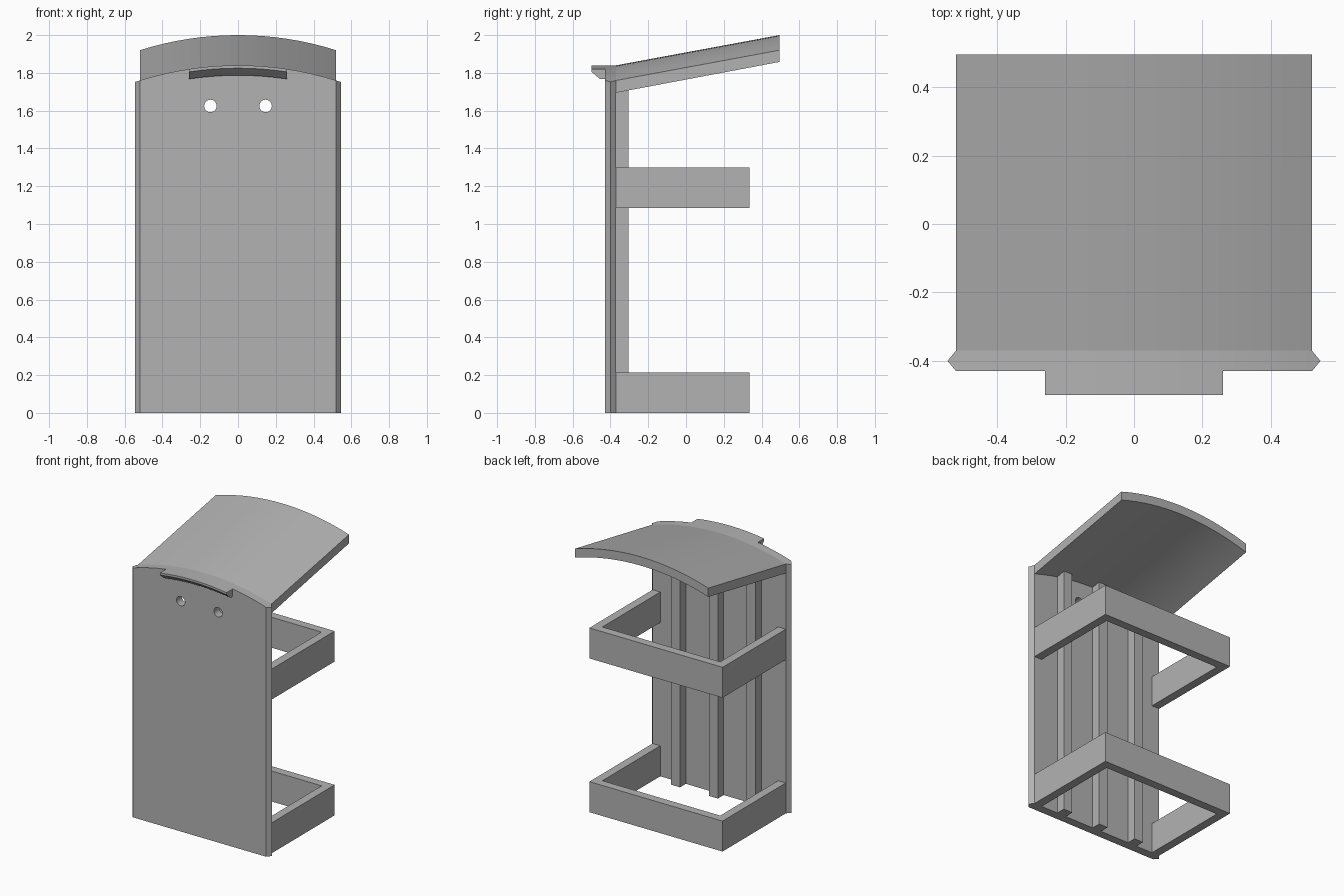
import bpy, bmesh, math

if "Cube" in bpy.data.objects:
    bpy.data.objects.remove(bpy.data.objects["Cube"], do_unlink=True)

grey = bpy.data.materials.new("plain grey")
grey.use_nodes = True
COLOUR = (0.45, 0.45, 0.45, 1)
grey.diffuse_color = COLOUR
grey.node_tree.nodes["Principled BSDF"].inputs["Base Color"].default_value = COLOUR

HALF, RADIUS = 0.52, 1.73          # half width and radius of the arched top
FRONT, BACK = -0.43, -0.37         # faces of the panel
TOP = 1.84


def sag(x):
    return RADIUS - math.sqrt(RADIUS ** 2 - x ** 2)


def finish(name, bm):
    bmesh.ops.remove_doubles(bm, verts=bm.verts, dist=1e-5)
    bmesh.ops.dissolve_degenerate(bm, edges=bm.edges, dist=1e-5)
    bmesh.ops.recalc_face_normals(bm, faces=bm.faces)
    mesh = bpy.data.meshes.new(name)
    bm.to_mesh(mesh)
    bm.free()
    mesh.materials.append(grey)
    obj = bpy.data.objects.new(name, mesh)
    bpy.context.collection.objects.link(obj)
    return obj


def activate(obj):
    bpy.ops.object.select_all(action='DESELECT')
    obj.select_set(True)
    bpy.context.view_layer.objects.active = obj


def loft(name, xs, profile):
    """Join the closed (y, z) profile at each x into one solid."""
    bm = bmesh.new()
    rings = [[bm.verts.new((x, y, z)) for y, z in profile(x)] for x in xs]
    for a, b in zip(rings, rings[1:]):
        for i in range(len(a)):
            j = (i + 1) % len(a)
            bm.faces.new((a[i], a[j], b[j], b[i]))
    bm.faces.new(rings[0])
    bm.faces.new(rings[-1])
    return finish(name, bm)


def smooth(obj):
    activate(obj)
    bpy.ops.object.shade_smooth_by_angle(angle=math.radians(20))


def box(name, x, y, z):
    bm = bmesh.new()
    bmesh.ops.create_cube(bm, size=1)
    for v in bm.verts:
        v.co = [r[0] if c < 0 else r[1] for c, r in zip(v.co, (x, y, z))]
    return finish(name, bm)


def steps(half, n):
    return [half * (2 * i / n - 1) for i in range(n + 1)]


# Tall panel with pointed side edges and an arched top
def panel_profile(x):
    f, b = (FRONT, BACK) if abs(x) <= HALF + 1e-4 else (-0.4, -0.4)
    t = TOP - sag(x)
    return [(f, 0), (b, 0), (b, t), (f, t)]


panel = loft("front_panel", [-0.545] + steps(HALF, 16) + [0.545], panel_profile)

# Two round holes through the panel
for side in (-1, 1):
    bpy.ops.mesh.primitive_cylinder_add(vertices=32, radius=0.033, depth=0.3,
                                        location=(side * 0.146, -0.4, 1.625),
                                        rotation=(math.pi / 2, 0, 0))
    cutter = bpy.context.object
    cutter.name = "hole_cutter"
    cutter.hide_render = True
    cut = panel.modifiers.new("hole", 'BOOLEAN')
    cut.operation, cut.solver, cut.object = 'DIFFERENCE', 'EXACT', cutter
    activate(panel)
    bpy.ops.object.modifier_apply(modifier=cut.name)
    bpy.data.objects.remove(cutter, do_unlink=True)
smooth(panel)


# Curved roof rising towards the back
def roof_profile(x):
    s = sag(x)
    return [(BACK, TOP - s), (0.495, 2 - s), (0.495, 1.938 - s), (BACK, 1.775 - s)]


smooth(loft("roof", steps(HALF, 16), roof_profile))


# Short chamfered lip at the front
def lip_profile(x):
    return [(y, z - sag(x)) for y, z in
            ((FRONT, TOP), (-0.5, TOP), (-0.5, 1.825), (-0.455, 1.787), (FRONT, 1.787))]


smooth(loft("front_lip", steps(0.26, 8), lip_profile))

# Vertical ribs on the back of the panel
for label, x in (("right", -0.295), ("middle", 0), ("left", 0.295)):
    box(label + "_rib", (x - 0.035, x + 0.035), (BACK, -0.305), (0, 1.785 - sag(x)))

# Two U-shaped hoops behind the panel
REAR, WALL = 0.335, 0.06
for label, z in (("lower", (0, 0.215)), ("upper", (1.085, 1.3))):
    outline = [(HALF, BACK), (HALF, REAR), (-HALF, REAR), (-HALF, BACK),
               (WALL - HALF, BACK), (WALL - HALF, REAR - WALL),
               (HALF - WALL, REAR - WALL), (HALF - WALL, BACK)]
    bm = bmesh.new()
    base = bm.faces.new([bm.verts.new((x, y, z[0])) for x, y in outline])
    up = bmesh.ops.extrude_face_region(bm, geom=[base], use_keep_orig=True)["geom"]
    for v in up:
        if isinstance(v, bmesh.types.BMVert):
            v.co.z = z[1]
    finish(label + "_hoop", bm)
